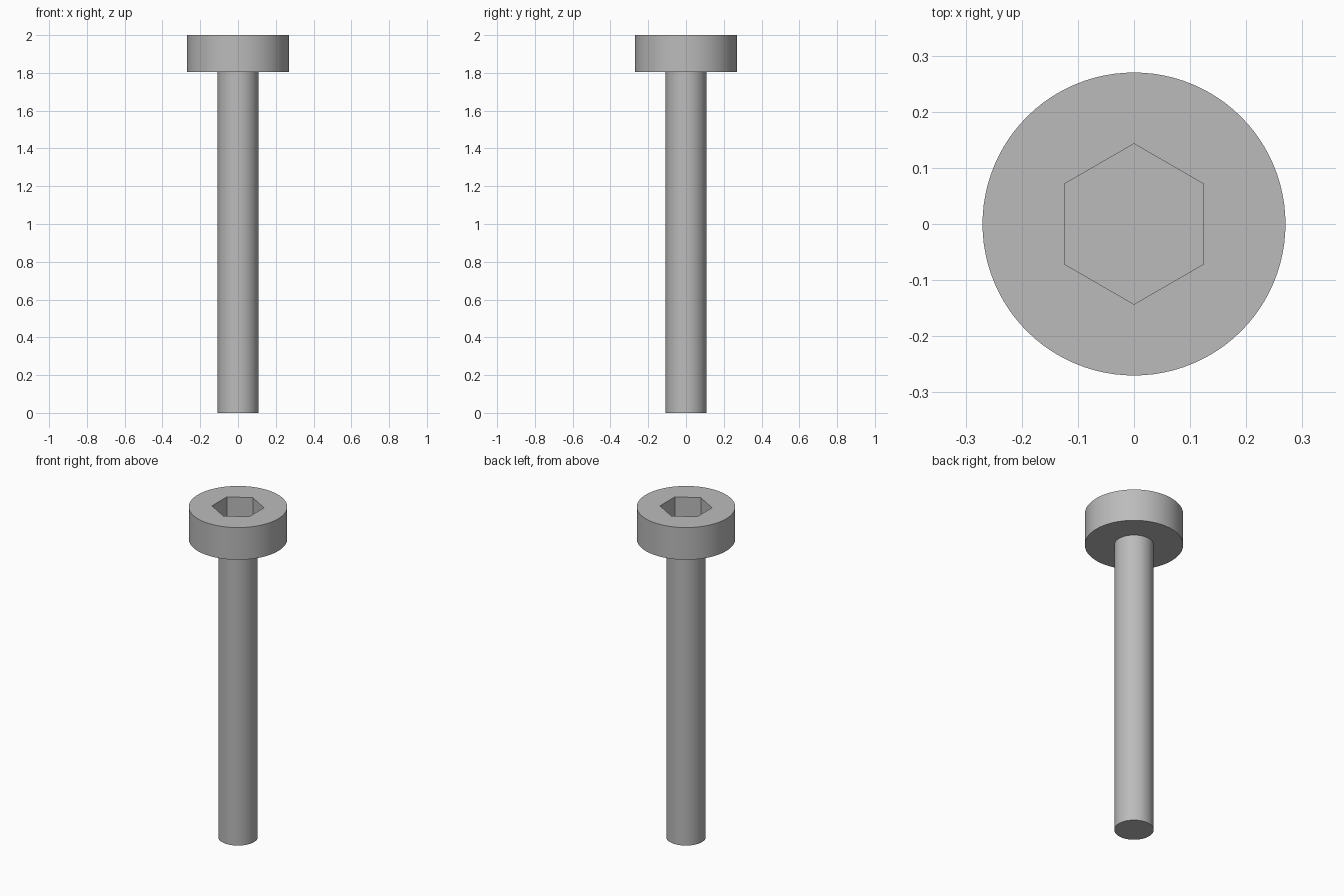
import bpy
import bmesh
from math import cos, sin, pi, radians

old = bpy.data.objects.get("Cube")
if old:
    bpy.data.objects.remove(old, do_unlink=True)

SEGMENTS = 96
SHAFT_RADIUS, HEAD_RADIUS, SOCKET_RADIUS = 0.108, 0.27, 0.143
HEAD_BOTTOM, TOP, SOCKET_FLOOR = 1.805, 2.0, 1.86

steel = bpy.data.materials.new("steel_grey")
steel.use_nodes = True
grey = (0.5, 0.5, 0.5, 1)
steel.diffuse_color = grey
steel.node_tree.nodes["Principled BSDF"].inputs["Base Color"].default_value = grey

bm = bmesh.new()


def ring(radius, z, count):
    """Closed loop of vertices, starting on the +y axis."""
    angles = [pi / 2 + 2 * pi * i / count for i in range(count)]
    return [bm.verts.new((radius * cos(a), radius * sin(a), z)) for a in angles]


def bridge(a, b):
    """Quads between two loops of equal count."""
    for i in range(len(a)):
        j = (i + 1) % len(a)
        bm.faces.new((a[i], a[j], b[j], b[i]))


def loop_edges(loop):
    return [bm.edges.get((v, loop[i - 1])) for i, v in enumerate(loop)]


# Shaft, head underside and head wall
profile = [(SHAFT_RADIUS, 0), (SHAFT_RADIUS, HEAD_BOTTOM),
           (HEAD_RADIUS, HEAD_BOTTOM), (HEAD_RADIUS, TOP)]
rings = [ring(r, z, SEGMENTS) for r, z in profile]
for lower, upper in zip(rings, rings[1:]):
    bridge(lower, upper)
bm.faces.new(rings[0])

# Hexagonal socket: walls and floor
socket_rim = ring(SOCKET_RADIUS, TOP, 6)
socket_base = ring(SOCKET_RADIUS, SOCKET_FLOOR, 6)
bridge(socket_rim, socket_base)
bm.faces.new(socket_base)

# Flat top of the head around the socket
bmesh.ops.triangle_fill(bm, edges=loop_edges(rings[-1]) + loop_edges(socket_rim),
                        use_beauty=True, normal=(0, 0, 1))
bmesh.ops.recalc_face_normals(bm, faces=bm.faces)

mesh = bpy.data.meshes.new("socket_head_bolt")
bm.to_mesh(mesh)
bm.free()
mesh.materials.append(steel)
bolt = bpy.data.objects.new("socket_head_bolt", mesh)
bpy.context.collection.objects.link(bolt)

# Smooth round walls, crisp rims
bpy.ops.object.select_all(action="DESELECT")
bolt.select_set(True)
bpy.context.view_layer.objects.active = bolt
bpy.ops.object.shade_smooth_by_angle(angle=radians(30))
